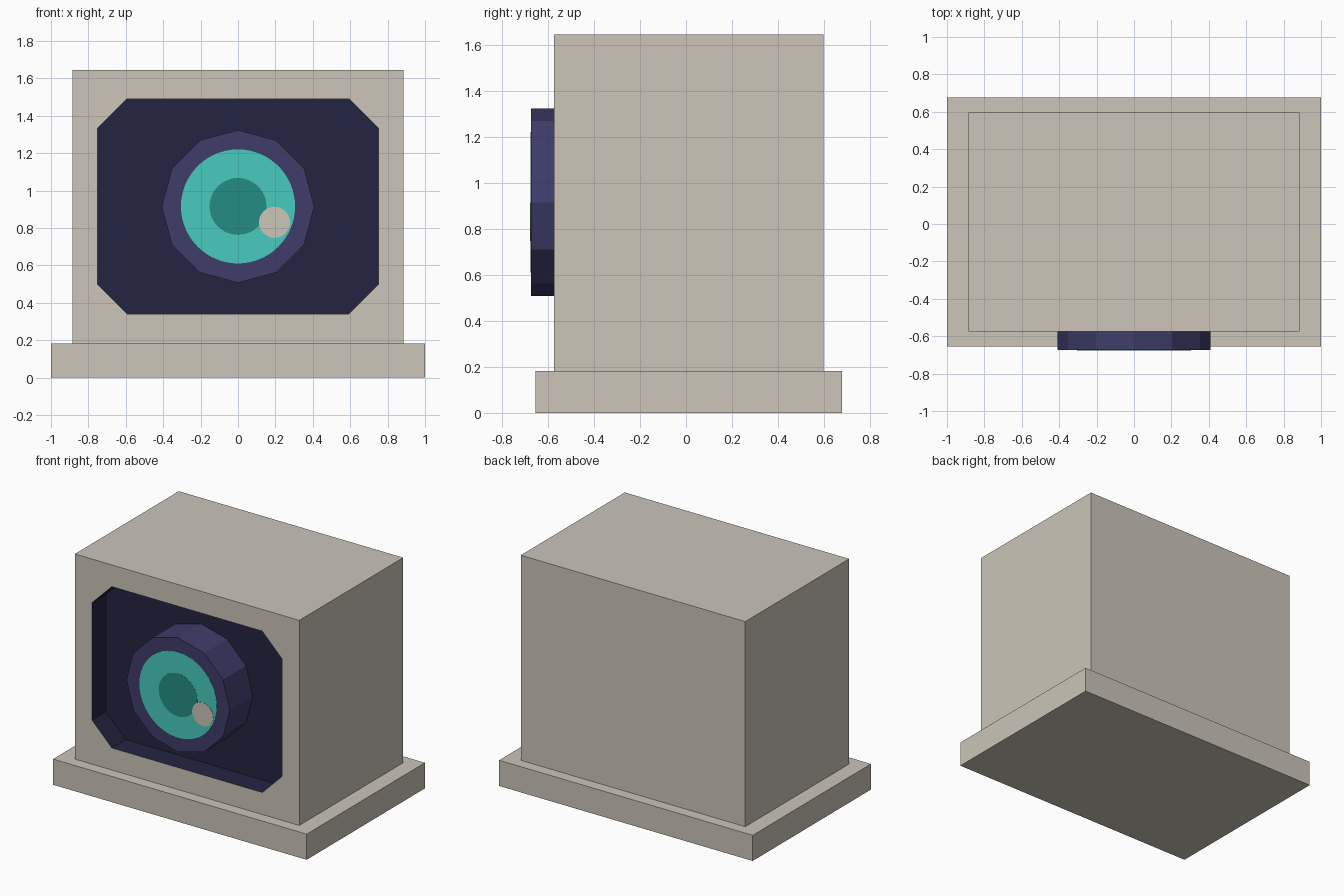
import bpy, bmesh, math
from mathutils import Vector

if "Cube" in bpy.data.objects:
    bpy.data.objects.remove(bpy.data.objects["Cube"])


def material(name, r, g, b):
    lin = [((c / 255 + 0.055) / 1.055) ** 2.4 for c in (r, g, b)]
    m = bpy.data.materials.new(name)
    m.diffuse_color = (*lin, 1)
    m.use_nodes = True
    m.node_tree.nodes["Principled BSDF"].inputs["Base Color"].default_value = m.diffuse_color
    return m


BEIGE = material("warm beige", 204, 197, 185)
NAVY = material("dark navy", 36, 36, 65)
INDIGO = material("indigo", 62, 60, 105)
TEAL = material("bright teal", 72, 203, 191)
DEEP = material("deep teal", 36, 141, 131)


def make_object(name, bm, *mats):
    bmesh.ops.recalc_face_normals(bm, faces=bm.faces)
    mesh = bpy.data.meshes.new(name)
    bm.to_mesh(mesh)
    bm.free()
    for m in mats:
        mesh.materials.append(m)
    ob = bpy.data.objects.new(name, mesh)
    bpy.context.collection.objects.link(ob)
    return ob


def box(name, lo, hi, mat):
    bm = bmesh.new()
    bmesh.ops.create_cube(bm, size=1)
    lo, hi = Vector(lo), Vector(hi)
    for v in bm.verts:
        v.co = (lo + hi) / 2 + Vector(a * b for a, b in zip(v.co, hi - lo))
    return make_object(name, bm, mat)


def disc(name, x, z, radius, y_front, y_back, sides, mat):
    """Flat-faced cylinder facing -y, with a vertex on the +x axis."""
    bm = bmesh.new()
    rings = []
    for y in (y_front, y_back):
        rings.append([bm.verts.new((x + radius * math.cos(2 * math.pi * i / sides), y,
                                    z + radius * math.sin(2 * math.pi * i / sides)))
                      for i in range(sides)])
        bm.faces.new(rings[-1])
    for i in range(sides):
        j = (i + 1) % sides
        bm.faces.new((rings[0][i], rings[0][j], rings[1][j], rings[1][i]))
    return make_object(name, bm, mat)


# Base slab
BASE_TOP = 0.183
box("base", (-1, -0.655, 0), (1, 0.677, BASE_TOP), BEIGE)

# Cabinet: box whose front has an eight-sided recess
W, TOP, FRONT, BACK, FLOOR = 0.885, 1.645, -0.574, 0.597, -0.415
CZ, RX, RZ, CH = 0.915, 0.75, 0.575, 0.157
bm = bmesh.new()
corners = [(W, TOP), (-W, TOP), (-W, BASE_TOP), (W, BASE_TOP)]
front = [bm.verts.new((x, FRONT, z)) for x, z in corners]
rear = [bm.verts.new((x, BACK, z)) for x, z in corners]
octagon = []
for sx, sz in ((1, 1), (-1, 1), (-1, -1), (1, -1)):
    pair = [(sx * RX, CZ + sz * (RZ - CH)), (sx * (RX - CH), CZ + sz * RZ)]
    octagon += pair if sx * sz > 0 else pair[::-1]
rim = [bm.verts.new((x, FRONT, z)) for x, z in octagon]
deep = [bm.verts.new((x, FLOOR, z)) for x, z in octagon]
bm.faces.new(rear)
for i in range(4):
    j = (i + 1) % 4
    bm.faces.new((front[i], front[j], rear[j], rear[i]))
    bm.faces.new((front[i], rim[2 * i], rim[2 * i + 1]))
    bm.faces.new((front[i], rim[2 * i + 1], rim[2 * j], front[j]))
recess = [bm.faces.new(deep)]
for i in range(8):
    j = (i + 1) % 8
    recess.append(bm.faces.new((rim[i], rim[j], deep[j], deep[i])))
for f in recess:
    f.material_index = 1
make_object("cabinet", bm, BEIGE, NAVY)

# Lens barrel with painted eye discs
LENS = -0.674
disc("lens_barrel", 0, CZ, 0.408, LENS, FLOOR, 12, INDIGO)
disc("iris", 0, CZ, 0.305, LENS - 0.001, LENS, 64, TEAL)
disc("pupil", 0, CZ, 0.152, LENS - 0.002, LENS - 0.001, 48, DEEP)
disc("highlight", 0.195, 0.83, 0.083, LENS - 0.003, LENS - 0.001, 32, BEIGE)
